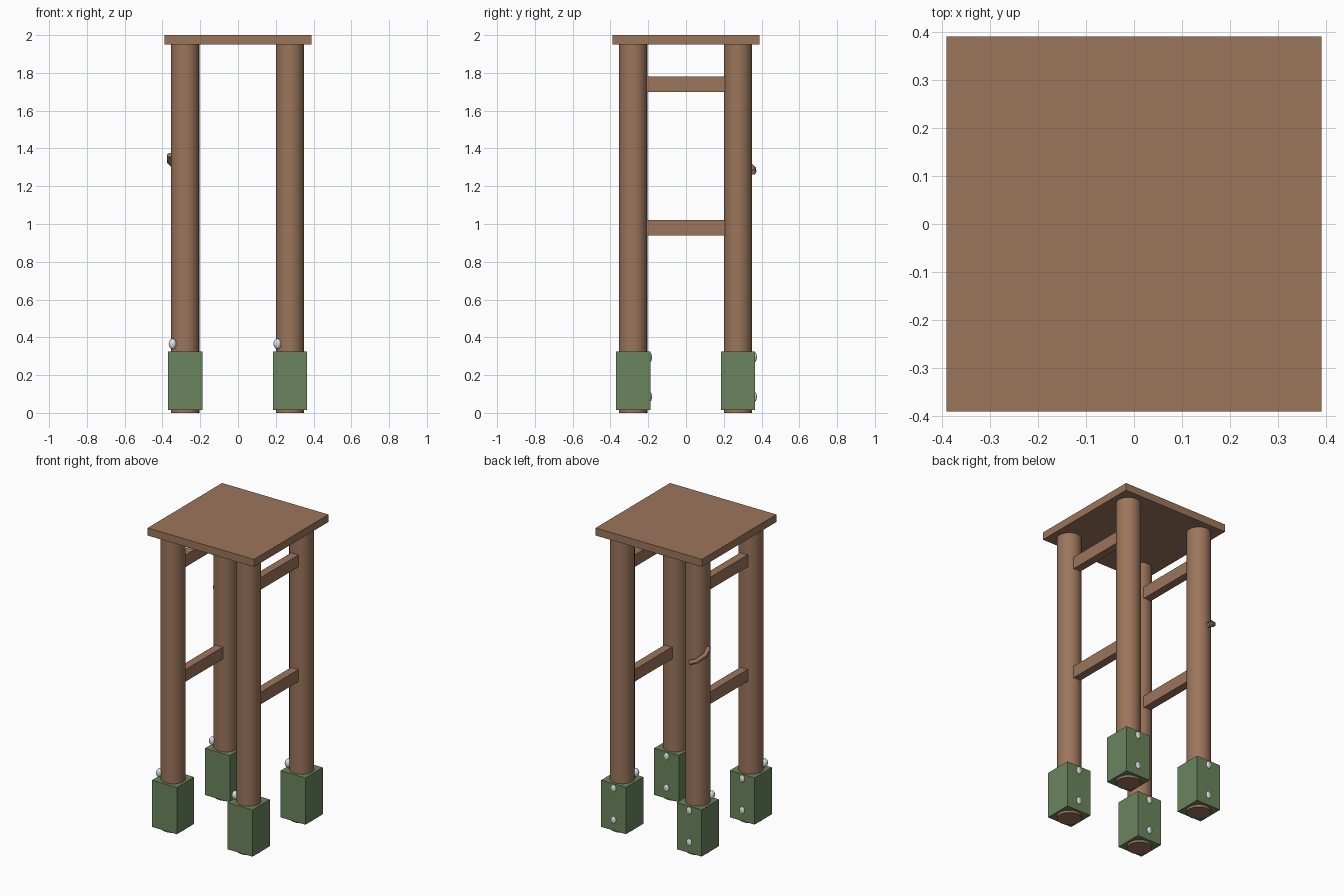
import bpy, math
from mathutils import Vector

if "Cube" in bpy.data.objects:
    bpy.data.objects.remove(bpy.data.objects["Cube"])


def material(name, rgb):
    m = bpy.data.materials.new(name)
    m.diffuse_color = (*rgb, 1)
    m.use_nodes = True
    m.node_tree.nodes["Principled BSDF"].inputs["Base Color"].default_value = m.diffuse_color
    return m


WOOD = material("brown wood", (0.33, 0.178, 0.105))
GREEN = material("green block", (0.145, 0.235, 0.11))
METAL = material("pale metal", (0.75, 0.75, 0.75))


def finish(name, mat, smooth=False):
    ob = bpy.context.object
    ob.name = name
    ob.data.materials.append(mat)
    if smooth:
        bpy.ops.object.shade_smooth_by_angle(angle=math.radians(40))
    return ob


def box(name, mat, lo, hi):
    lo, hi = Vector(lo), Vector(hi)
    bpy.ops.mesh.primitive_cube_add(size=1, location=(lo + hi) / 2)
    bpy.context.object.scale = hi - lo
    return finish(name, mat)


def knob(name, loc, scale):
    bpy.ops.mesh.primitive_uv_sphere_add(segments=16, ring_count=10, radius=1, location=loc)
    bpy.context.object.scale = scale
    return finish(name, METAL, True)


LO, HI = -0.28, 0.275      # leg centre lines
R, HALF = 0.075, 0.091     # leg radius, foot block half width

# Square top board
box("top_board", WOOD, (-0.39, -0.39, 1.95), (0.39, 0.39, 2.0))

for sx, x in (("left", LO), ("right", HI)):
    for sy, y in (("front", LO), ("back", HI)):
        tag = f"{sy}_{sx}"
        # Round post
        bpy.ops.mesh.primitive_cylinder_add(vertices=32, radius=R, depth=1.95,
                                            location=(x, y, 0.975))
        finish(f"leg_{tag}", WOOD, True)
        # Foot block with two bolts on its back and one knob above it
        box(f"foot_block_{tag}", GREEN, (x - HALF, y - HALF, 0.015),
            (x + HALF, y + HALF, 0.325))
        for i, z in enumerate((0.085, 0.295)):
            knob(f"bolt_{tag}_{i}", (x, y + HALF, z), (0.018, 0.009, 0.024))
        knob(f"knob_{tag}", (x - 0.066, y - 0.048, 0.365), (0.021, 0.021, 0.028))
    # Two rails joining the front and back legs
    for part, z in (("lower", 0.94), ("upper", 1.70)):
        box(f"{part}_rail_{sx}", WOOD, (x - 0.027, LO + 0.05, z), (x + 0.027, HI - 0.05, z + 0.08))

# Bent strip wrapped round the back left leg
cu = bpy.data.curves.new("bent_strip", 'CURVE')
cu.dimensions = '3D'
cu.bevel_depth = 0.016
cu.bevel_resolution = 1
cu.use_fill_caps = True
path = [(180, 0.080, 1.365), (155, 0.090, 1.33), (120, 0.092, 1.295), (90, 0.082, 1.275)]
sp = cu.splines.new('POLY')
sp.points.add(len(path) - 1)
for p, (a, r, z) in zip(sp.points, path):
    t = math.radians(a)
    p.co = (LO + r * math.cos(t), HI + r * math.sin(t), z, 1)
strip = bpy.data.objects.new("bent_strip", cu)
bpy.context.collection.objects.link(strip)
bpy.ops.object.select_all(action='DESELECT')
strip.select_set(True)
bpy.context.view_layer.objects.active = strip
bpy.ops.object.convert(target='MESH')
finish("bent_strip", WOOD)
